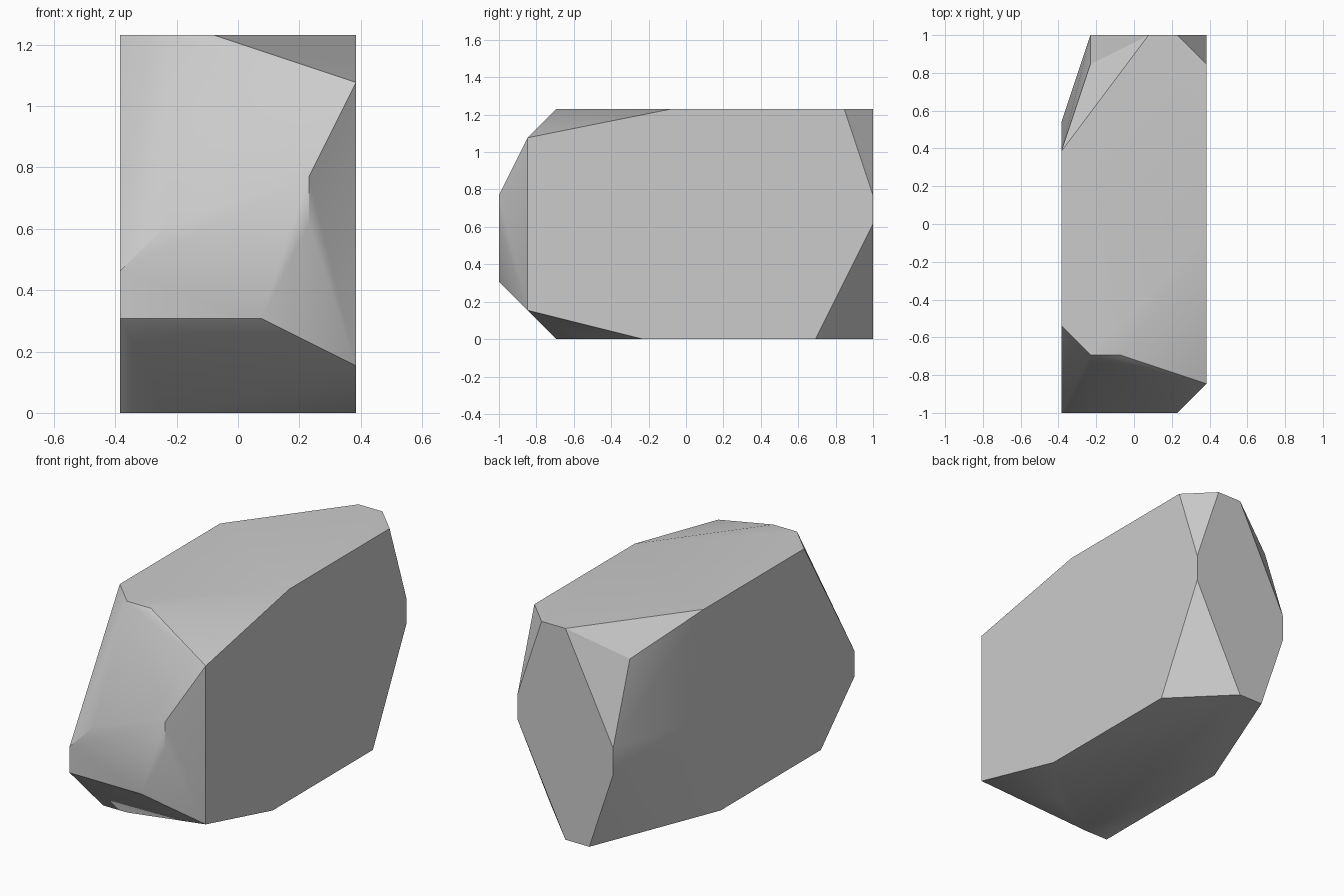
import bpy
import bmesh

# Remove the default cube only
default_cube = bpy.data.objects.get("Cube")
if default_cube:
    bpy.data.objects.remove(default_cube, do_unlink=True)

# The boulder is cut on a regular grid: width, depth and height in cells
WIDTH, DEPTH, HEIGHT = 5, 13, 8
CELL = 2 / DEPTH


def make_material(name, value):
    material = bpy.data.materials.new(name)
    material.use_nodes = True
    colour = (value, value, value, 1)
    material.diffuse_color = colour
    material.node_tree.nodes["Principled BSDF"].inputs["Base Color"].default_value = colour
    material.roughness = 1
    return material


def outline(axis, level, pairs):
    """Corners of one flat facet lying across the given axis."""
    corners = []
    for pair in pairs:
        corner = list(pair)
        corner.insert(axis, level)
        corners.append(tuple(corner))
    return corners


# Large side facets, as depth and height
right_side = outline(0, WIDTH, [(1, 1), (1, 7), (6, 8), (12, 8),
                                (13, 5), (13, 4), (11, 0), (5, 0)])
left_side = outline(0, 0, [(0, 2), (0, 3), (3, 8), (9, 8),
                           (10, 4), (10, 3), (8, 0), (2, 0)])

# Front and back facets, as width and height
front_end = outline(1, 0, [(3, 2), (4, 4), (4, 5), (1, 4)])
back_end = outline(1, DEPTH, [(1, 3), (1, 4), (3, 8), (4, 8), (3, 0), (2, 0)])

# Remaining corners of the top and underside, as width and depth
top_corners = outline(2, HEIGHT, [(1, 2), (2, 2)])
bottom_corners = outline(2, 0, [(1, 2), (3, 3)])

# Single chipped corner at the upper back
chipped_corner = [(1, 12, 7)]

# Wrap all the facets into one solid stone
bm = bmesh.new()
for x, y, z in (right_side + left_side + front_end + back_end
                + top_corners + bottom_corners + chipped_corner):
    bm.verts.new(((x - WIDTH / 2) * CELL, (y - DEPTH / 2) * CELL, z * CELL))
bmesh.ops.convex_hull(bm, input=bm.verts[:])
bmesh.ops.dissolve_limit(bm, angle_limit=0.005, verts=bm.verts[:], edges=bm.edges[:])
bmesh.ops.recalc_face_normals(bm, faces=bm.faces[:])

mesh = bpy.data.meshes.new("boulder")
bm.to_mesh(mesh)
bm.free()
mesh.materials.append(make_material("stone grey", 0.6))

boulder = bpy.data.objects.new("boulder", mesh)
bpy.context.collection.objects.link(boulder)

# Soften shallow edges and keep the steep ones crisp
bpy.ops.object.select_all(action="DESELECT")
boulder.select_set(True)
bpy.context.view_layer.objects.active = boulder
bpy.ops.object.shade_smooth_by_angle(angle=0.5236)
